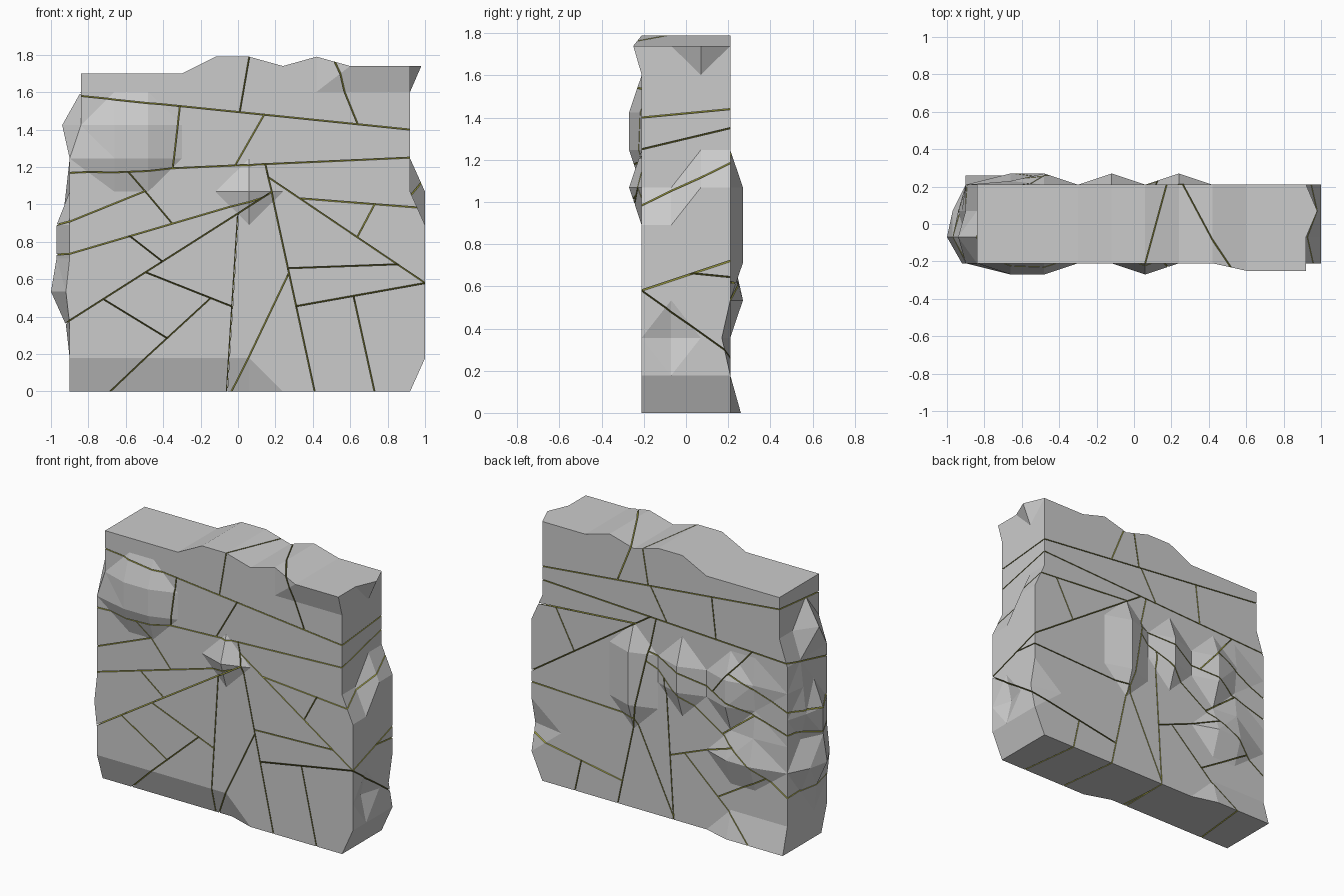
import bpy, bmesh, random
from mathutils import Vector

if "Cube" in bpy.data.objects:
    bpy.data.objects.remove(bpy.data.objects["Cube"])

random.seed(4)
SIZE = (10, 3, 10)
DEPTH, GAP = .21, .003

# Bulges: lattice nodes as "column row" digit pairs (a = last), pushed to one offset
FRONT = {-.27: "17 27 18 28 56", -.25: "8a 9a aa", -.15: "00 10 20 30 40 50"}
BACK = {.27: "64 65 66 45 46 13 23 25 26", .26: "00 10 20", .23: "14 16", .17: "a2"}
# Side bulges: digit pairs are depth and row
LEFT = {-1.0: "13", -.97: "14 15 23", -.94: "18 25", -.92: "26 12 03"}
RIGHT = {1.0: "26 36", .98: "2a", .96: "12"}


def nodes(table):
    return {(int(p[0], 16), int(p[1], 16)): offset
            for offset, names in table.items() for p in names.split()}


FRONT, BACK, LEFT, RIGHT = map(nodes, (FRONT, BACK, LEFT, RIGHT))
for table in (FRONT, BACK):
    for key in [k for k in table if k[0] == 10]:
        table[10, key[1]] = table[key]


def position(i, j, k):
    x, y, z = -.84 + .18 * i, DEPTH * (2 * j / 3 - 1), .178 * k
    if i == 0:
        x = LEFT.get((j, k), -.9 if k < 8 else -.84)
    if i == 10:
        x = RIGHT.get((j, k), 1 if 0 < k < 6 else .92)
    if j == 0:
        y = FRONT.get((i, k), y)
    if j == 3:
        y = BACK.get((i, k), y)
    if k == 10:
        z = 1.7 if i < 4 else 1.79 if i in (4, 5, 7) else 1.74
    return x, y, z


# Closed slab made of a lattice on each of its six sides
def build_slab():
    bm = bmesh.new()
    verts = {}

    def vert(key):
        if key not in verts:
            verts[key] = bm.verts.new(position(*key))
        return verts[key]

    for axis in range(3):
        u, v = [a for a in range(3) if a != axis]
        for end in (0, SIZE[axis]):
            for a in range(SIZE[u]):
                for b in range(SIZE[v]):
                    quad = []
                    for da, db in ((0, 0), (1, 0), (1, 1), (0, 1)):
                        key = [0, 0, 0]
                        key[axis], key[u], key[v] = end, a + da, b + db
                        quad.append(vert(tuple(key)))
                    bm.faces.new(quad)
    bmesh.ops.recalc_face_normals(bm, faces=bm.faces)
    bmesh.ops.triangulate(bm, faces=bm.faces)
    return bm


# Main cracks: x0, z0, x1, z1 on the front, and sideways drift towards the back
MAIN = [
    (-.84, 1.58, .92, 1.4, .04), (-.87, 1.17, .92, 1.25, .1),
    (.01, 1.5, .06, 1.79, .12), (.51, 1.75, .64, 1.43, -.25),
    (.15, 1.2, .41, 0, -.05), (.17, 1.14, 1, .58, .14),
    (.36, 1.03, 1, .98, .2), (.33, .46, 1, .58, -.3),
]
# Minor cracks: drift is random
MINOR = [
    (-.31, 1.53, -.35, 1.19), (-.02, 1.2, .14, 1.48), (.73, 1, .64, .83),
    (.29, .66, .85, .68), (.62, .5, .73, 0), (-.9, .38, .17, 1.06),
    (-.92, .73, .17, 1.05), (-.58, 1.17, -.37, .92), (-.92, .9, -.5, 1.07),
    (-.59, .84, -.41, .7), (-.06, 0, 0, .95), (-.5, .64, -.02, .45),
    (-.69, 0, -.2, .45), (-.73, .5, -.37, .28), (-.03, 0, .28, .65),
]
CUTS = MAIN + [c + (random.uniform(-.06, .06),) for c in MINOR]


def cut_half(bm, point, normal):
    half = bm.copy()
    bmesh.ops.bisect_plane(half, geom=half.verts[:] + half.edges[:] + half.faces[:],
                           dist=1e-6, plane_co=point + normal * GAP,
                           plane_no=normal, clear_inner=True)
    rim = [e for e in half.edges if e.is_boundary]
    if rim:
        for f in bmesh.ops.holes_fill(half, edges=rim, sides=0)["faces"]:
            f.material_index = 1
        bmesh.ops.recalc_face_normals(half, faces=half.faces)
    return half


# Split whichever chunk holds the middle of each crack
chunks = [(build_slab(), [])]
for x0, z0, x1, z1, drift in CUTS:
    p, q = Vector((x0, -DEPTH, z0)), Vector((x1, -DEPTH, z1))
    steep = abs(z1 - z0) > abs(x1 - x0)
    back = Vector((drift if steep else 0, 2 * DEPTH, 0 if steep else drift))
    normal = (q - p).cross(back).normalized()
    mid = (p + q) / 2
    for n, (bm, planes) in enumerate(chunks):
        if all((mid - c).dot(d) > 0 for c, d in planes):
            del chunks[n]
            for d in (normal, -normal):
                chunks.append((cut_half(bm, p, d), planes + [(p, d)]))
            bm.free()
            break

# Wall chunks with olive broken faces
inner = bpy.data.materials.new("broken_stone")
inner.diffuse_color = (.35, .35, .05, 1)
inner.use_nodes = True
inner.node_tree.nodes["Principled BSDF"].inputs["Base Color"].default_value = inner.diffuse_color
for n, (bm, planes) in enumerate(chunks):
    if bm.faces:
        mesh = bpy.data.meshes.new(f"wall_chunk_{n + 1:02d}")
        mesh.materials.append(None)
        mesh.materials.append(inner)
        bm.to_mesh(mesh)
        bpy.context.collection.objects.link(bpy.data.objects.new(mesh.name, mesh))
    bm.free()
